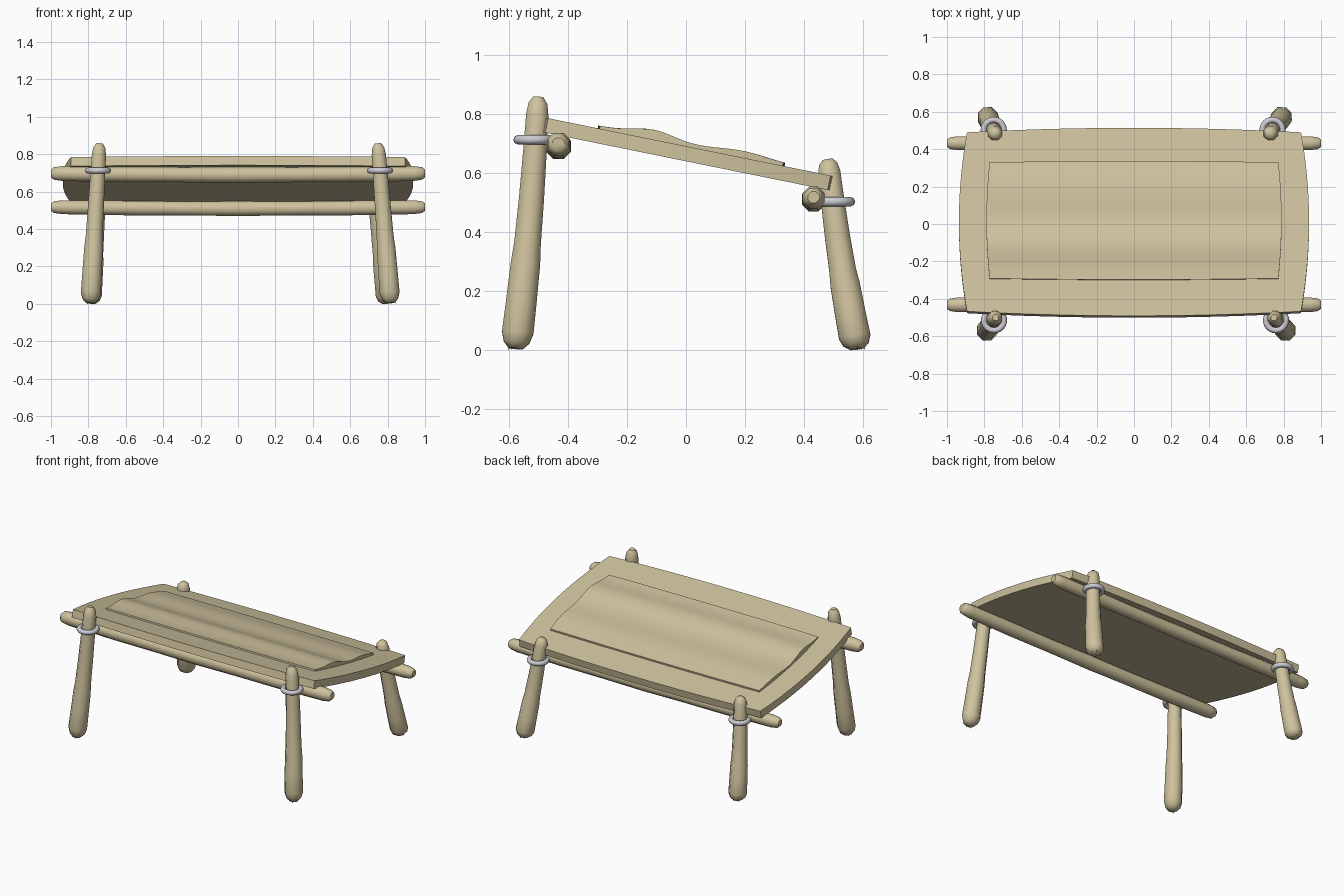
import bpy, bmesh, math
from mathutils import Vector

cube = bpy.data.objects.get("Cube")
if cube:
    bpy.data.objects.remove(cube, do_unlink=True)


def material(name, color):
    m = bpy.data.materials.new(name)
    m.use_nodes = True
    m.diffuse_color = (*color, 1)
    m.node_tree.nodes["Principled BSDF"].inputs["Base Color"].default_value = (*color, 1)
    return m


WOOD = material("pale wood", (0.62, 0.54, 0.34))
METAL = material("light grey binding", (0.6, 0.6, 0.65))


def finish(bm, name, mat, angle=50):
    bmesh.ops.recalc_face_normals(bm, faces=bm.faces)
    mesh = bpy.data.meshes.new(name)
    bm.to_mesh(mesh)
    bm.free()
    ob = bpy.data.objects.new(name, mesh)
    mesh.materials.append(mat)
    bpy.context.collection.objects.link(ob)
    bpy.ops.object.select_all(action='DESELECT')
    ob.select_set(True)
    bpy.context.view_layer.objects.active = ob
    bpy.ops.object.shade_smooth_by_angle(angle=math.radians(angle))
    return ob


def log(name, stations, sides=8):
    """Loft rings along a path of (centre, radius)."""
    bm = bmesh.new()
    axis = (stations[-1][0] - stations[0][0]).normalized()
    u = axis.orthogonal().normalized()
    v = axis.cross(u)
    rings = []
    for centre, r in stations:
        angles = [math.tau * (i + 0.5) / sides for i in range(sides)]
        rings.append([bm.verts.new(centre + r * (math.cos(a) * u + math.sin(a) * v))
                      for a in angles])
    for a, b in zip(rings, rings[1:]):
        for i in range(sides):
            j = (i + 1) % sides
            bm.faces.new((a[i], a[j], b[j], b[i]))
    bm.faces.new(rings[0])
    bm.faces.new(rings[-1])
    return finish(bm, name, WOOD)


def binding(name, centre, major=0.054, minor=0.016, n=24, m=8):
    bm = bmesh.new()
    grid = []
    for i in range(n):
        a = math.tau * i / n
        out = Vector((math.cos(a), math.sin(a), 0))
        grid.append([bm.verts.new(centre + out * (major + minor * math.cos(math.tau * k / m))
                     + Vector((0, 0, minor * math.sin(math.tau * k / m)))) for k in range(m)])
    for i in range(n):
        for k in range(m):
            i2, k2 = (i + 1) % n, (k + 1) % m
            bm.faces.new((grid[i][k], grid[i2][k], grid[i2][k2], grid[i][k2]))
    return finish(bm, name, METAL)


# Posts: (fraction of height, radius), with a knot low down and a domed top
POST = [(0.005, 0.025), (0.03, 0.047), (0.07, 0.058), (0.2, 0.056), (0.34, 0.054),
        (0.42, 0.049), (0.6, 0.046), (0.8, 0.043), (0.93, 0.041), (0.975, 0.034), (1, 0.018)]


def post(name, foot, top, ring_z):
    foot, top = Vector(foot), Vector(top)

    def centre(t):
        bow = Vector((0, math.copysign(0.008, foot.y), 0)) * -math.sin(math.pi * t)
        return foot.lerp(top, t) + bow

    log(name + "_post", [(centre(t), r) for t, r in POST])
    # Splintered underside of the foot
    bm = bmesh.new()
    for k in range(5):
        a = math.tau * k / 5
        base = foot + Vector((0.02 * math.cos(a), 0.02 * math.sin(a), 0.012))
        verts = [bm.verts.new(base + Vector((0.012 * math.cos(b), 0.012 * math.sin(b), 0.012)))
                 for b in (a, a + 2.1, a + 4.2)]
        tip = bm.verts.new(base + Vector((0.006 * math.cos(a), 0.006 * math.sin(a), -0.012)))
        bm.faces.new(verts)
        for i in range(3):
            bm.faces.new((verts[i], verts[(i + 1) % 3], tip))
    finish(bm, name + "_foot_splinters", WOOD, 20)
    c = centre(ring_z / top.z)
    binding(name + "_binding", Vector((c.x, c.y + math.copysign(0.006, c.y), ring_z)))


post("front_right", (-0.79, -0.577, 0), (-0.74, -0.5, 0.857), 0.712)
post("front_left", (0.815, -0.577, 0), (0.748, -0.5, 0.857), 0.712)
post("back_right", (-0.785, 0.58, 0), (-0.74, 0.48, 0.645), 0.502)
post("back_left", (0.795, 0.58, 0), (0.725, 0.48, 0.645), 0.502)


# Cross rails with rounded ends and a slight sag
def rail(name, y, z, r):
    spans = [(-1, 0.5), (-0.985, 0.8), (-0.94, 0.95), (-0.6, 1), (-0.3, 0.96), (0, 1.02),
             (0.3, 0.96), (0.6, 1), (0.94, 0.95), (0.985, 0.8), (1, 0.5)]
    log(name, [(Vector((x, y, z - 0.008 * (1 - x * x))), r * k) for x, k in spans])


rail("front_rail", -0.432, 0.697, 0.045)
rail("back_rail", 0.432, 0.517, 0.042)

# Sloping slabs with bowed edges
SLOPE = 0.203
NORMAL = Vector((0, SLOPE, 1)).normalized()


def slab(name, half_x, y0, y1, bow_x, bow_y, depth, height, nx=24, ny=24):
    bm = bmesh.new()
    top, low = [], []
    for i in range(nx + 1):
        s = 2 * i / nx - 1
        top.append([])
        low.append([])
        for j in range(ny + 1):
            t = 2 * j / ny - 1
            x = s * (half_x + bow_x * (1 - t * t))
            y = (y0 + y1) / 2 + t * ((y1 - y0) / 2 + bow_y * (1 - s * s))
            p = Vector((x, y, 0.690 - SLOPE * y))
            top[i].append(bm.verts.new(p + NORMAL * height(t)))
            low[i].append(bm.verts.new(p - NORMAL * depth))
    for i in range(nx):
        for j in range(ny):
            for g in (top, low):
                bm.faces.new((g[i][j], g[i + 1][j], g[i + 1][j + 1], g[i][j + 1]))
    for i in range(nx):
        for j in (0, ny):
            bm.faces.new((top[i][j], top[i + 1][j], low[i + 1][j], low[i][j]))
    for j in range(ny):
        for i in (0, nx):
            bm.faces.new((top[i][j], top[i][j + 1], low[i][j + 1], low[i][j]))
    return finish(bm, name, WOOD, 40)


def wave(t):
    """Two soft swells across the raised panel."""
    swells = 0.024 * math.exp(-((t + 0.42) / 0.3) ** 2) + 0.014 * math.exp(-((t - 0.55) / 0.35) ** 2)
    return 0.009 + swells


slab("table_top", 0.893, -0.467, 0.49, 0.043, 0.024, 0.05, lambda t: 0)
slab("raised_panel", 0.772, -0.293, 0.328, 0.017, 0.006, 0.01, wave)
